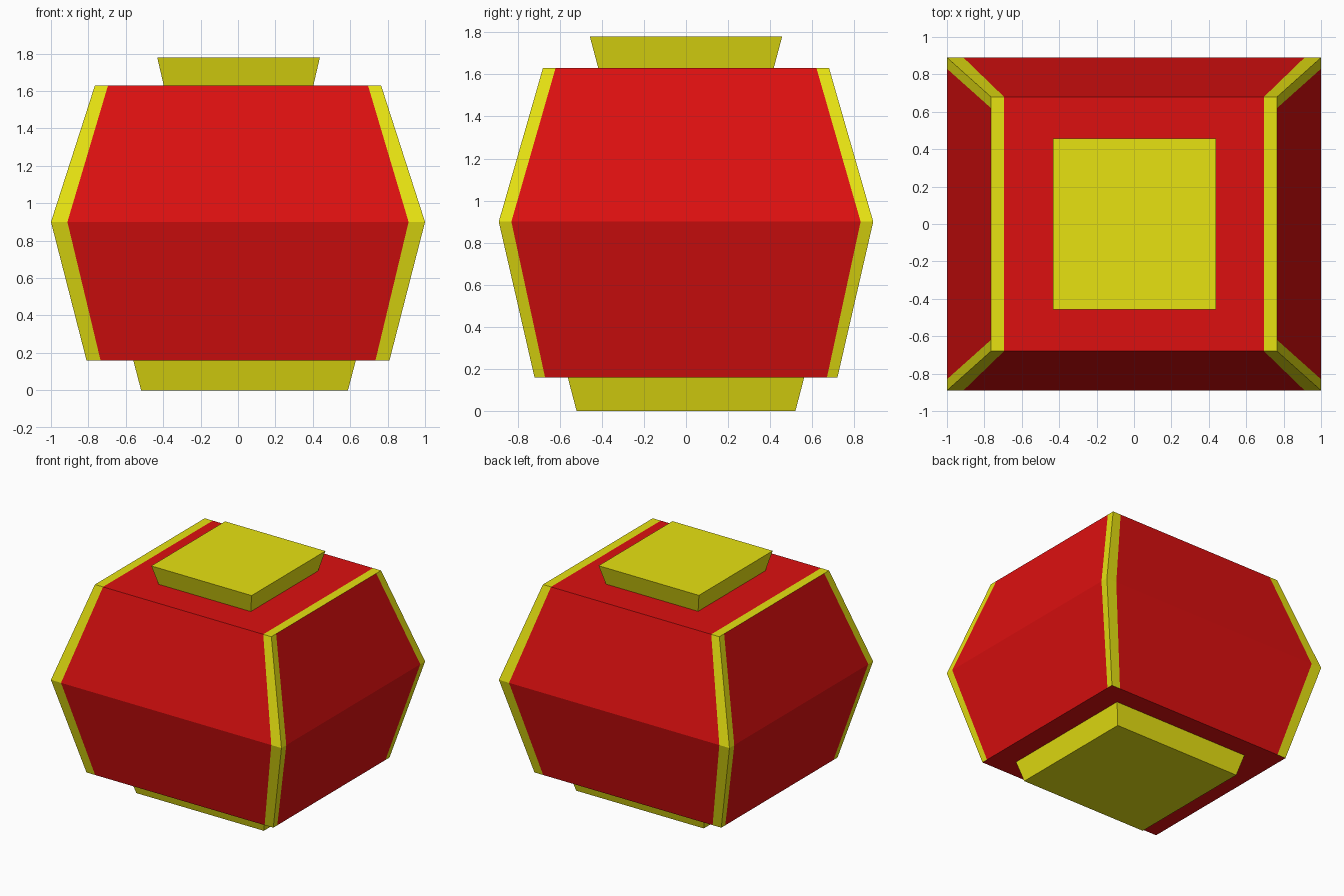
import bpy, bmesh

if "Cube" in bpy.data.objects:
    bpy.data.objects.remove(bpy.data.objects["Cube"])


def material(name, color):
    m = bpy.data.materials.new(name)
    m.diffuse_color = (*color, 1)
    m.use_nodes = True
    m.node_tree.nodes["Principled BSDF"].inputs["Base Color"].default_value = m.diffuse_color
    return m


red = material("lantern red", (0.72, 0.005, 0.005))
yellow = material("trim yellow", (0.83, 0.79, 0.006))


def finish(bm, name, mats):
    bmesh.ops.recalc_face_normals(bm, faces=bm.faces)
    me = bpy.data.meshes.new(name)
    bm.to_mesh(me)
    bm.free()
    for m in mats:
        me.materials.append(m)
    ob = bpy.data.objects.new(name, me)
    bpy.context.collection.objects.link(ob)


def frustum(name, cx, z0, hx0, hy0, z1, hx1, hy1):
    """Tapered box with its own half sizes at bottom and top."""
    bm = bmesh.new()
    bmesh.ops.create_cube(bm, size=2)
    for v in bm.verts:
        low = v.co.z < 0
        hx, hy, z = (hx0, hy0, z0) if low else (hx1, hy1, z1)
        v.co = (cx + v.co.x * hx, v.co.y * hy, z)
    finish(bm, name, [yellow])


# Lantern body: three rings, each side split into trim, panel, trim
# z, half x, half y, trim width on front/back, trim width on left/right
RINGS = [(0.16, 0.81, 0.72, 0.075, 0.05),
         (0.90, 1.00, 0.89, 0.088, 0.06),
         (1.63, 0.765, 0.68, 0.07, 0.06)]
bm = bmesh.new()
rings = []
for z, hx, hy, tx, ty in RINGS:
    pts = [(-hx, -hy), (-hx + tx, -hy), (hx - tx, -hy),
           (hx, -hy), (hx, -hy + ty), (hx, hy - ty),
           (hx, hy), (hx - tx, hy), (-hx + tx, hy),
           (-hx, hy), (-hx, hy - ty), (-hx, -hy + ty)]
    rings.append([bm.verts.new((x, y, z)) for x, y in pts])
for a, b in zip(rings, rings[1:]):
    for i in range(12):
        j = (i + 1) % 12
        f = bm.faces.new((a[i], a[j], b[j], b[i]))
        f.material_index = 0 if i % 3 == 1 else 1
bm.faces.new(rings[0])

# Top face: red centre with a yellow strip along the left and right edges
t = rings[2]
bm.faces.new((t[1], t[2], t[7], t[8]))
for strip in (t[2:8], t[8:] + t[:2]):
    bm.faces.new(strip).material_index = 1
finish(bm, "lantern_body", [red, yellow])

# Yellow end caps
frustum("top_cap", 0.003, 1.63, 0.40, 0.417, 1.78, 0.435, 0.457)
frustum("bottom_cap", 0.035, 0.0, 0.553, 0.52, 0.16, 0.595, 0.562)
